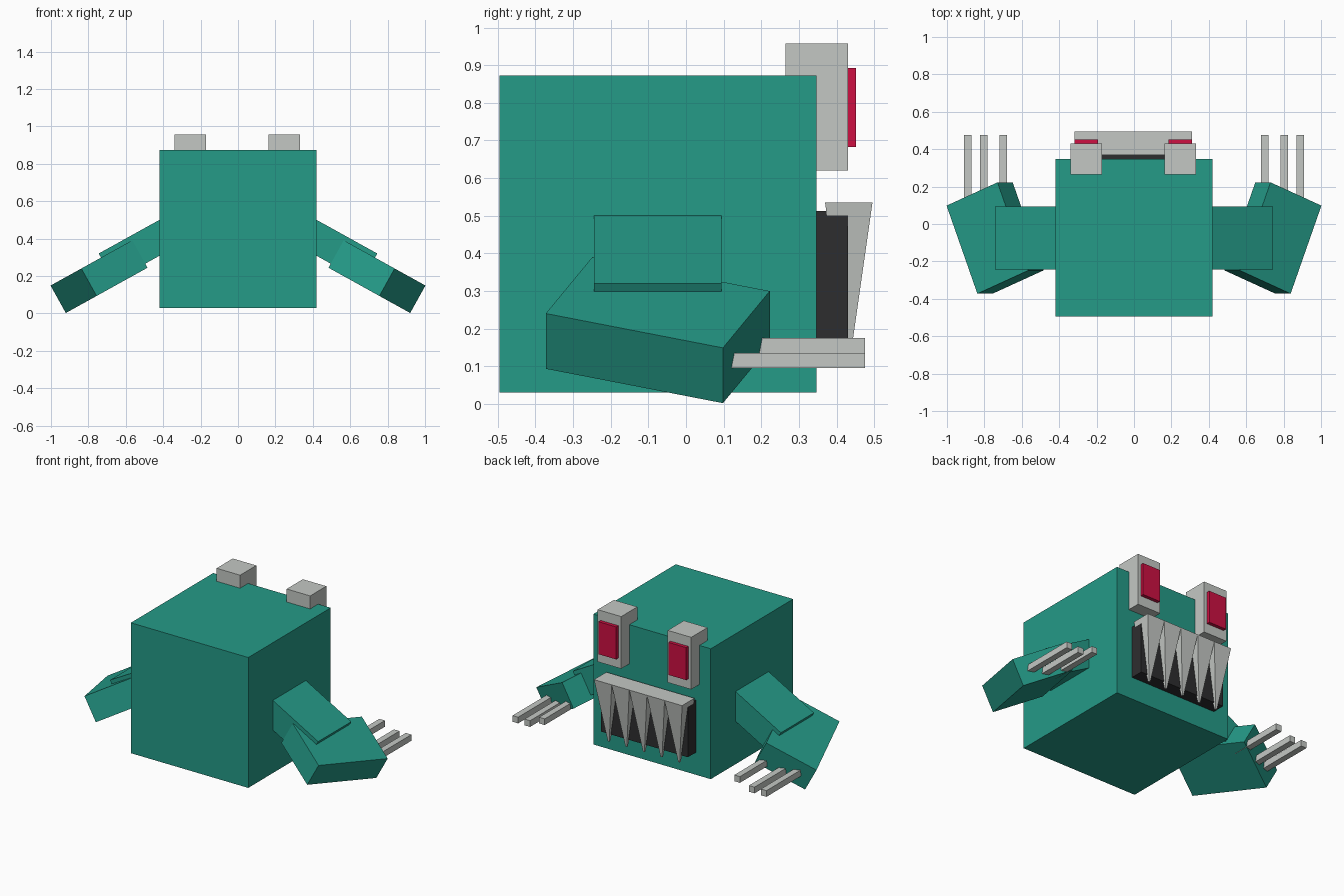
import bpy, bmesh, math
from mathutils import Matrix, Vector

if "Cube" in bpy.data.objects:
    bpy.data.objects.remove(bpy.data.objects["Cube"])


def material(name, rgb):
    m = bpy.data.materials.new(name)
    m.diffuse_color = (*rgb, 1)
    m.use_nodes = True
    m.node_tree.nodes["Principled BSDF"].inputs["Base Color"].default_value = m.diffuse_color
    return m


TEAL = material("teal", (0.018, 0.325, 0.245))
GREY = material("light grey", (0.55, 0.575, 0.55))
RED = material("crimson red", (0.61, 0.005, 0.055))
DARK = material("near black", (0.027, 0.027, 0.028))


def make(name, bm, mat):
    bmesh.ops.recalc_face_normals(bm, faces=bm.faces)
    me = bpy.data.meshes.new(name)
    bm.to_mesh(me)
    bm.free()
    me.materials.append(mat)
    ob = bpy.data.objects.new(name, me)
    bpy.context.collection.objects.link(ob)
    return ob


def box(name, centre, size, mat, rot=Matrix.Identity(4)):
    bm = bmesh.new()
    bmesh.ops.create_cube(bm, size=1, matrix=Matrix.Translation(centre) @ rot
                          @ Matrix.Diagonal((*size, 1)))
    return make(name, bm, mat)


def span(name, lo, hi, mat):
    lo, hi = Vector(lo), Vector(hi)
    return box(name, (lo + hi) / 2, hi - lo, mat)


# Body
span("body", (-0.42, -0.495, 0.03), (0.42, 0.347, 0.873), TEAL)

# Mouth plate and the face details sit very slightly off centre
FX = -0.004
span("mouth", (FX - 0.31, 0.34, 0.175), (FX + 0.31, 0.43, 0.512), DARK)

# Row of downward pointing teeth
TOOTH = 0.126
for i in range(5):
    bm = bmesh.new()
    place = (Matrix.Translation((FX + (i - 2) * TOOTH, 0.4325, 0.3325))
             @ Matrix.Rotation(math.pi / 4, 4, 'Z'))
    bmesh.ops.create_cone(bm, cap_ends=True, segments=4, depth=0.405,
                          radius1=0.005 * math.sqrt(2),
                          radius2=TOOTH / 2 * math.sqrt(2), matrix=place)
    make(f"tooth_{i + 1}", bm, GREY)

for side, s in (("right", 1), ("left", -1)):
    # Eye block and pupil
    ex = FX + s * 0.2505
    span(f"eye_{side}", (ex - 0.084, 0.265, 0.62), (ex + 0.084, 0.43, 0.957), GREY)
    span(f"pupil_{side}", (ex - 0.063, 0.42, 0.683), (ex + 0.063, 0.452, 0.893), RED)

    # Sloping upper arm, and forearm twisted within the same slope
    tilt = Matrix.Rotation(s * math.radians(29), 4, 'Y')
    twist = Matrix.Rotation(-s * math.radians(21.8), 4, 'Z')
    box(f"upper_arm_{side}", (s * 0.485, -0.075, 0.368), (0.5, 0.338, 0.168), TEAL, tilt)
    box(f"forearm_{side}", (s * 0.743, -0.075, 0.1965), (0.335, 0.507, 0.168),
        TEAL, tilt @ twist)

    # Claws
    for i, (cx, cz) in enumerate(((0.698, 0.155), (0.803, 0.115), (0.888, 0.115))):
        span(f"claw_{side}_{i + 1}", (s * cx - 0.02, 0.1, cz - 0.02),
             (s * cx + 0.02, 0.475, cz + 0.02), GREY)
